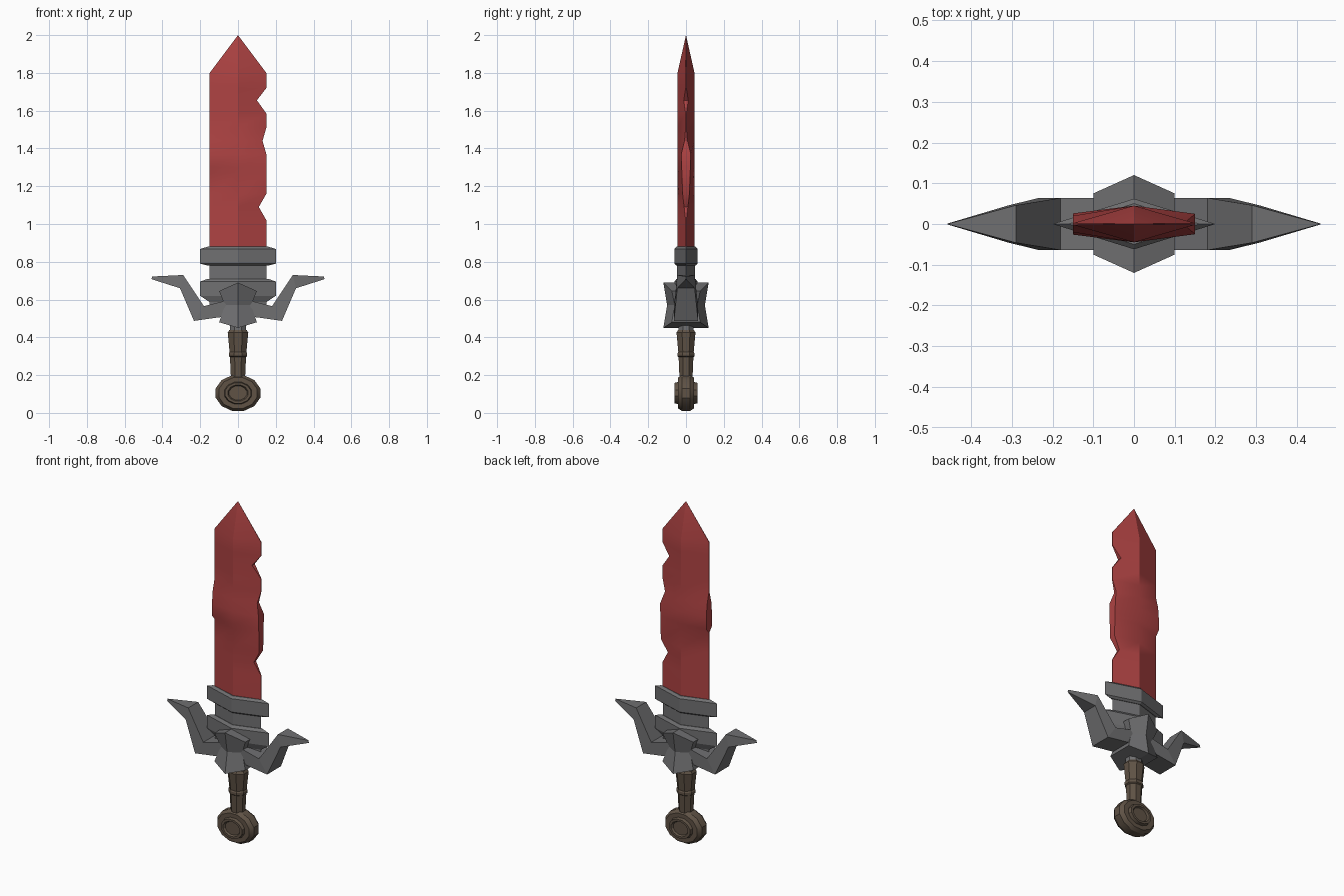
import bpy, bmesh
from math import sin, cos, pi, radians

old = bpy.data.objects.get("Cube")
if old:
    bpy.data.objects.remove(old, do_unlink=True)


def material(name, rgb):
    m = bpy.data.materials.new(name)
    m.use_nodes = True
    m.diffuse_color = (*rgb, 1)
    m.node_tree.nodes["Principled BSDF"].inputs["Base Color"].default_value = (*rgb, 1)
    return m


RED = material("blade red", (0.42, 0.055, 0.055))
GREY = material("dark steel", (0.16, 0.16, 0.165))
BROWN = material("grip brown", (0.115, 0.085, 0.06))


def loft(name, rings, mat, smooth=False, split_caps=False, closed=False):
    """Skin a list of equal-length point rings."""
    bm = bmesh.new()
    loops = [[bm.verts.new(p) for p in ring] for ring in rings]
    n = len(loops[0])
    pairs = list(zip(loops, loops[1:]))
    if closed:
        pairs.append((loops[-1], loops[0]))
    for a, b in pairs:
        for i in range(n):
            j = (i + 1) % n
            bm.faces.new((a[i], a[j], b[j], b[i]))
    if not closed:
        for cap in (loops[0], loops[-1]):
            if split_caps:
                # six-point section split along its middle ridge
                bm.faces.new((cap[0], cap[1], cap[4], cap[5]))
                bm.faces.new((cap[1], cap[2], cap[3], cap[4]))
            else:
                bm.faces.new(cap)
    bmesh.ops.remove_doubles(bm, verts=bm.verts, dist=0.0005)
    bmesh.ops.recalc_face_normals(bm, faces=bm.faces)
    mesh = bpy.data.meshes.new(name)
    bm.to_mesh(mesh)
    bm.free()
    mesh.materials.append(mat)
    ob = bpy.data.objects.new(name, mesh)
    bpy.context.collection.objects.link(ob)
    if smooth:
        bpy.ops.object.select_all(action='DESELECT')
        ob.select_set(True)
        bpy.context.view_layer.objects.active = ob
        bpy.ops.object.shade_smooth_by_angle(angle=radians(30))
    return ob


def section(z, xl, xr, mid, tl, tr, drop=0.0):
    """Six-point cross-section: thick middle, edges tl and tr thick."""
    e = z - drop
    return [(xl, -tl, e), (0, -mid, z), (xr, -tr, e),
            (xr, tr, e), (0, mid, z), (xl, tl, e)]


def diamond(z, x, y):
    return [(-x, 0, z), (0, -y, z), (x, 0, z), (0, y, z)]


# Chipped blade: height, right edge, left and right edge thickness
E = 0.002
blade_rows = [
    (0.80, 0.15, E, E), (1.02, 0.15, E, E), (1.09, 0.11, E, 0.010),
    (1.16, 0.15, E, 0.018), (1.27, 0.15, E, 0.022), (1.30, 0.15, 0.026, 0.023),
    (1.37, 0.15, 0.026, 0.025), (1.44, 0.13, 0.020, 0.008), (1.51, 0.15, E, E),
    (1.585, 0.15, E, E), (1.655, 0.10, E, 0.012), (1.72, 0.15, E, E),
    (1.80, 0.15, E, E)]
rings = [section(z, -0.15, xr, 0.045, tl, tr) for z, xr, tl, tr in blade_rows]
rings.append([(0, 0, 2.0)] * 6)
loft("blade", rings, RED, smooth=True)

# Blade socket: neck and two collars
loft("neck", [diamond(0.55, 0.15, 0.047), diamond(0.80, 0.15, 0.047)], GREY)
loft("upper_collar", [diamond(0.78, 0.16, 0.050), diamond(0.79, 0.20, 0.062),
                      diamond(0.868, 0.20, 0.062), diamond(0.88, 0.16, 0.050)], GREY)
loft("lower_collar", [diamond(0.58, 0.14, 0.045), diamond(0.62, 0.20, 0.062),
                      diamond(0.695, 0.20, 0.062), diamond(0.71, 0.16, 0.050)], GREY)

# Guard block, waisted, with ridged ends
loft("guard_block", [section(0.45, -0.10, 0.10, 0.12, 0.075, 0.075, -0.03),
                     section(0.57, -0.07, 0.07, 0.10, 0.06, 0.06),
                     section(0.69, -0.10, 0.10, 0.12, 0.075, 0.075, 0.045)],
     GREY, split_caps=True)

# Horned guard arms: upper point, lower point, half depth
arm = [((0.0, 0.61), (0.0, 0.52), 0.064), ((0.18, 0.565), (0.233, 0.487), 0.064),
       ((0.29, 0.73), (0.307, 0.66), 0.046), ((0.455, 0.722), (0.458, 0.708), 0.001)]
for side, label in ((1, "left"), (-1, "right")):
    loft(label + "_guard_arm",
         [[(side * ux, -d, uz), (side * ux, d, uz), (side * lx, d, lz), (side * lx, -d, lz)]
          for (ux, uz), (lx, lz), d in arm], GREY)


# Round parts along the handle
def turned(name, profile, mat, sides=8):
    angles = [2 * pi * (i + 0.5) / sides for i in range(sides)]
    loft(name, [[(r * cos(a), r * sin(a) * 0.92, z) for a in angles]
                for z, r in profile], mat)


turned("ferrule", [(0.42, 0.047), (0.50, 0.047)], GREY)
turned("grip", [(0.17, 0.040), (0.295, 0.046), (0.30, 0.053), (0.315, 0.053),
                (0.322, 0.048), (0.425, 0.059), (0.438, 0.050)], BROWN)

# Disc pommel with a raised, dished boss on both faces
half = [(0.122, 0.022), (0.105, 0.043), (0.075, 0.043), (0.070, 0.061),
        (0.055, 0.061), (0.048, 0.050), (0.0, 0.050)]
profile = [(r, -y) for r, y in reversed(half[:-1])] + half[:-1]
steps = [2 * pi * (i + 0.5) / 12 for i in range(12)]
loft("pommel", [[(r * cos(a), y, 0.105 + 0.8 * r * sin(a)) for a in steps]
                for r, y in profile], BROWN, smooth=True)
